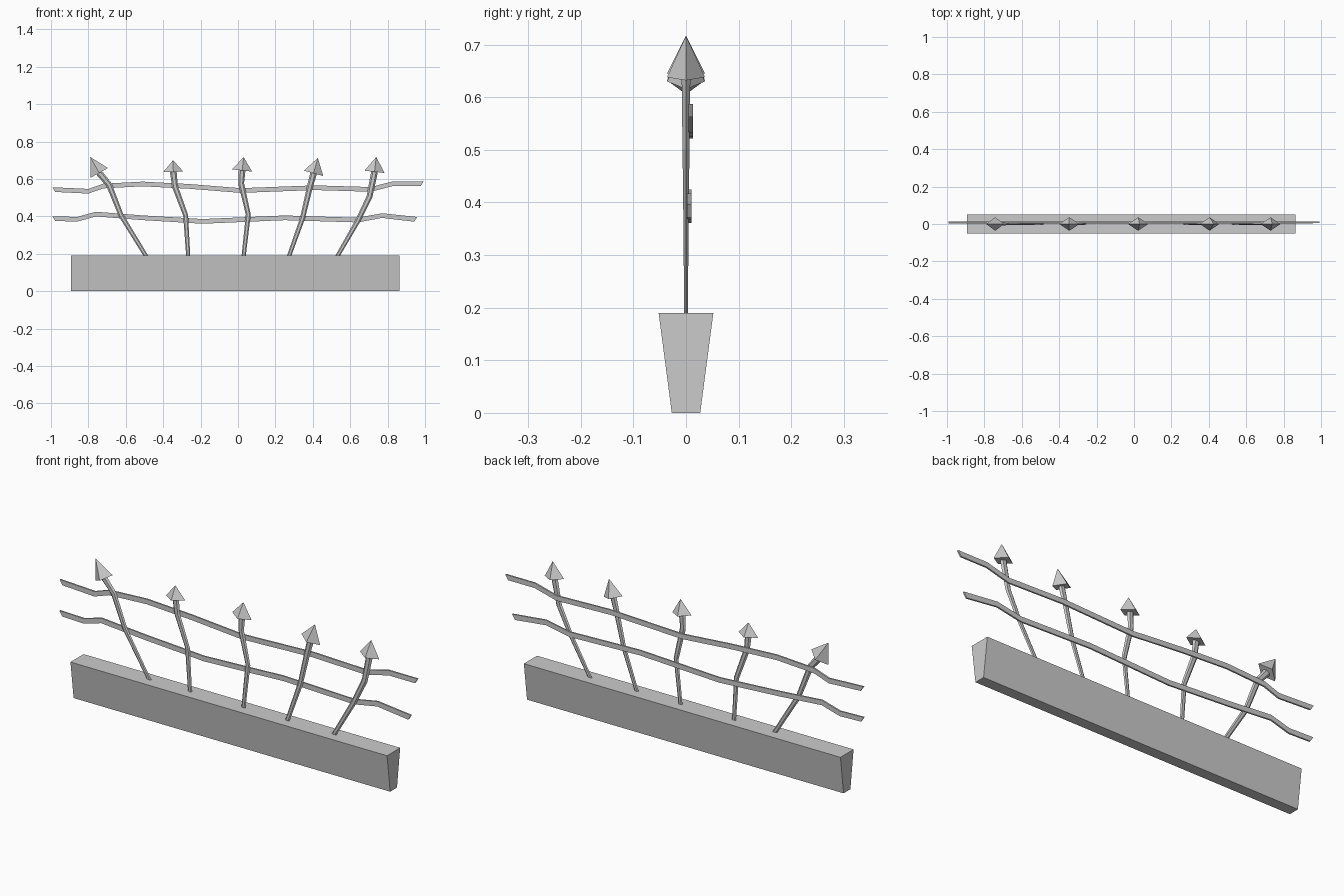
import bpy
from math import cos, sin, pi
from mathutils import Vector

if "Cube" in bpy.data.objects:
    bpy.data.objects.remove(bpy.data.objects["Cube"])


def make(name, verts, faces):
    me = bpy.data.meshes.new(name)
    me.from_pydata([tuple(v) for v in verts], [], faces)
    me.update()
    ob = bpy.data.objects.new(name, me)
    bpy.context.collection.objects.link(ob)
    return ob


def loft(name, rings):
    """Skin equal-sized rings and cap both ends."""
    n = len(rings[0])
    faces = [(i * n + j, i * n + (j + 1) % n, (i + 1) * n + (j + 1) % n, (i + 1) * n + j)
             for i in range(len(rings) - 1) for j in range(n)]
    last = (len(rings) - 1) * n
    faces += [tuple(reversed(range(n))), tuple(range(last, last + n))]
    return make(name, [v for r in rings for v in r], faces)


def stake(index, path, tip):
    # six-sided flattened shaft, widening towards the top
    pts = [Vector((x, 0, z)) for x, z in path]
    rings = []
    for i, p in enumerate(pts):
        d = (pts[min(i + 1, len(pts) - 1)] - pts[max(i - 1, 0)]).normalized()
        side = Vector((d.z, 0, -d.x))
        t = i / (len(pts) - 1)
        a, b = 0.011 + 0.007 * t, 0.004 + 0.0055 * t
        rings.append([p + side * a * cos(k * pi / 3) + Vector((0, b * sin(k * pi / 3), 0))
                      for k in range(6)])
    loft(f"stake_shaft_{index}", rings)
    # four-sided pointed head, leaning with the shaft
    tip, base = Vector((tip[0], 0, tip[1])), pts[-1]
    d = (tip - base).normalized()
    side = Vector((d.z, 0, -d.x)) * 0.054
    dy = Vector((0, 0.036, 0))
    make(f"stake_head_{index}", [base + side, base + dy, base - side, base - dy, tip],
         [(3, 2, 1, 0), (0, 1, 4), (1, 2, 4), (2, 3, 4), (3, 0, 4)])


def rail(name, path, y, shear=0.008):
    # thin flat strip following the path, with slanted ends
    h, t = 0.0125, 0.004
    rings = []
    for i, (x, z) in enumerate(path):
        s = -shear if i == 0 else shear if i == len(path) - 1 else 0
        rings.append([(x - s, y - t, z - h), (x - s, y + t, z - h),
                      (x + s, y + t, z + h), (x + s, y - t, z + h)])
    loft(name, rings)


# tapered planter-like base
loft("base", [[(x, -0.027, 0), (x, 0.027, 0), (x, 0.052, 0.19), (x, -0.052, 0.19)]
              for x in (-0.893, 0.863)])

# stakes: shaft path (x, z) and tip
stakes = [
    ([(-0.49, 0.185), (-0.625, 0.405), (-0.69, 0.57), (-0.742, 0.632)], (-0.79, 0.717)),
    ([(-0.266, 0.185), (-0.28, 0.405), (-0.337, 0.56), (-0.346, 0.638)], (-0.347, 0.70)),
    ([(0.03, 0.185), (0.055, 0.41), (0.017, 0.575), (0.022, 0.645)], (0.03, 0.717)),
    ([(0.272, 0.185), (0.345, 0.39), (0.385, 0.56), (0.404, 0.63)], (0.427, 0.712)),
    ([(0.53, 0.185), (0.64, 0.375), (0.703, 0.505), (0.73, 0.638)], (0.739, 0.717)),
]
for i, (path, tip) in enumerate(stakes, 1):
    stake(i, path, tip)

# two wavy rails behind the stakes
rail("upper_rail", [(-0.985, 0.543), (-0.80, 0.534), (-0.72, 0.562), (-0.51, 0.573),
                    (-0.26, 0.56), (0.015, 0.538), (0.41, 0.553), (0.71, 0.544),
                    (0.83, 0.575), (0.985, 0.575)], 0.009)
rail("lower_rail", [(-0.985, 0.388), (-0.86, 0.384), (-0.76, 0.412), (-0.52, 0.393),
                    (-0.19, 0.373), (0.25, 0.392), (0.64, 0.38), (0.77, 0.404),
                    (0.95, 0.384)], 0.006)
